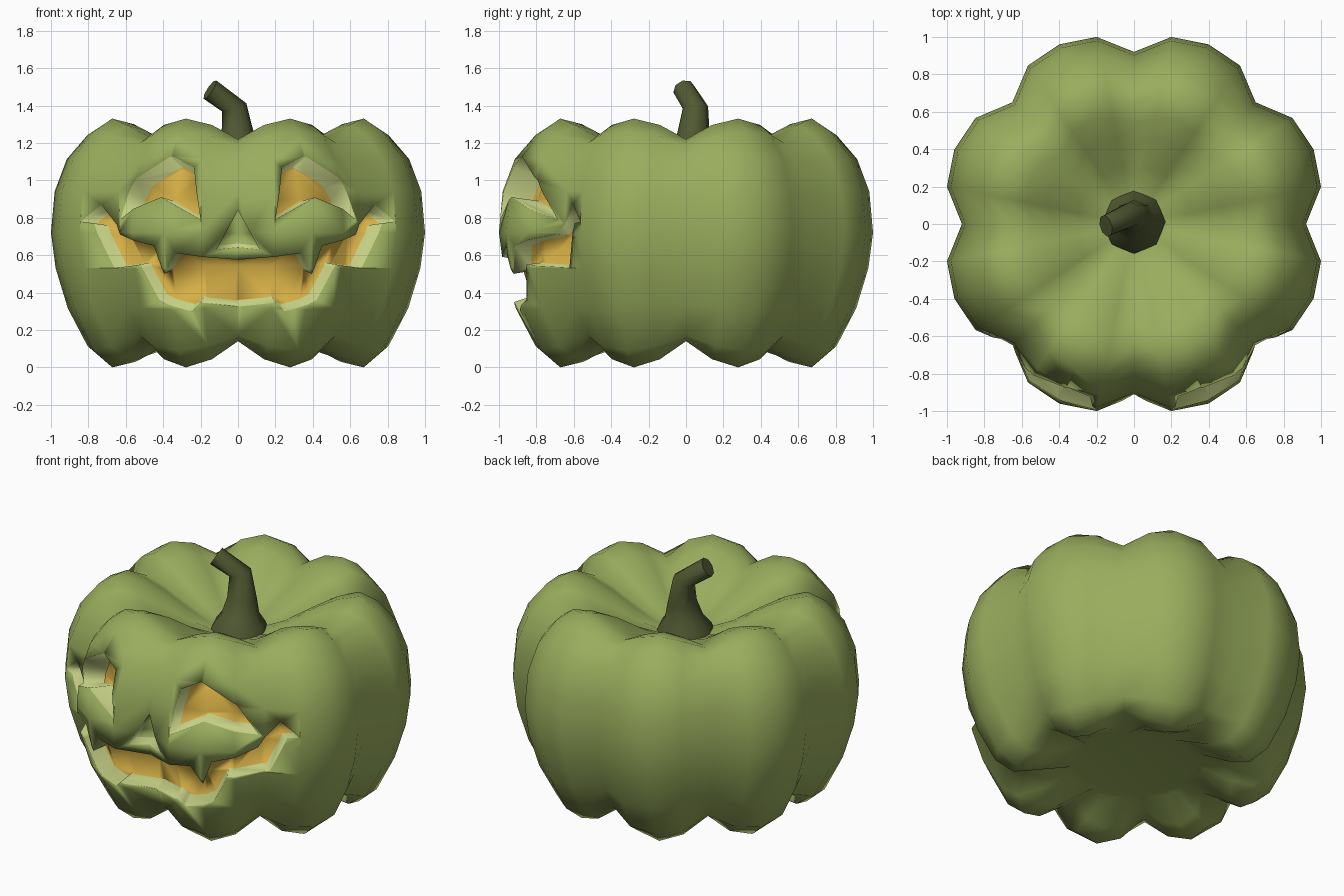
import bpy, bmesh, math
from mathutils import Vector
from mathutils.bvhtree import BVHTree

cube = bpy.data.objects.get("Cube")
if cube:
    bpy.data.objects.remove(cube)


def material(name, rgb):
    m = bpy.data.materials.new(name)
    m.use_nodes = True
    m.diffuse_color = (*rgb, 1)
    m.node_tree.nodes["Principled BSDF"].inputs["Base Color"].default_value = (*rgb, 1)
    return m


SKIN = material("green skin", (0.32, 0.42, 0.11))
FLESH = material("pale flesh", (0.55, 0.62, 0.23))
GLOW = material("yellow inside", (0.67, 0.43, 0.06))
STEM = material("dark stem", (0.08, 0.10, 0.032))
BODY_MATS = (SKIN, FLESH, GLOW)


def make_object(name, bm, mats):
    mesh = bpy.data.meshes.new(name)
    bm.to_mesh(mesh)
    bm.free()
    for m in mats:
        mesh.materials.append(m)
    ob = bpy.data.objects.new(name, mesh)
    bpy.context.collection.objects.link(ob)
    return ob


def smooth(ob, degrees):
    bpy.ops.object.select_all(action='DESELECT')
    ob.select_set(True)
    bpy.context.view_layer.objects.active = ob
    bpy.ops.object.shade_smooth_by_angle(angle=math.radians(degrees))


def loft(bm, rings, mat=0):
    """Skin closed rings of points and cap both ends."""
    rows = [[bm.verts.new(p) for p in ring] for ring in rings]
    n = len(rows[0])
    for a, b in zip(rows, rows[1:]):
        for i in range(n):
            j = (i + 1) % n
            bm.faces.new((a[i], a[j], b[j], b[i]))
    bm.faces.new(rows[0][::-1])
    bm.faces.new(rows[-1])
    for f in bm.faces:
        f.material_index = mat


def subtract(target, tool):
    mod = target.modifiers.new(tool.name, 'BOOLEAN')
    mod.operation = 'DIFFERENCE'
    mod.solver = 'EXACT'
    mod.object = tool
    tool.hide_render = True


# Ribbed body: each ring is (radius factor, groove height, rib rise)
CENTRE = Vector((0, 0, 0.66))
PROFILE = [(.4, .14, 0), (.57, .14, -.11), (.7, .14, -.14), (.805, .17, -.08),
           (.91, .33, -.02), (.975, .53, 0), (1, .72, 0), (.98, .94, 0),
           (.915, 1.1, .02), (.805, 1.2, .06), (.7, 1.22, .11), (.58, 1.19, .11),
           (.46, 1.14, .1), (.3, 1.08, .05), (.16, 1.05, 0)]
RIB = (0, .83, 1, .83)


def body_rings(scale):
    rings = []
    for f, z, rise in PROFILE:
        ring = []
        for i in range(32):
            w, a = RIB[i % 4], math.tau * i / 32
            r = f * (.92 + .12 * w)
            p = Vector((r * math.cos(a), r * math.sin(a), z + rise * w * w))
            ring.append(CENTRE + (p - CENTRE) * scale)
        rings.append(ring)
    return rings


def body_solid(name, scale, mat):
    bm = bmesh.new()
    loft(bm, body_rings(scale), mat)
    tree = BVHTree.FromBMesh(bm)
    return make_object(name, bm, BODY_MATS), tree


body, surface = body_solid("pumpkin_body", 1, 0)
helpers = []


# Carved recesses: a wedge narrowing towards a focus, floored by a smaller body
def carve(name, outline, focus_z, floor_scale, floor_mat):
    focus = Vector((0, 0, focus_z))
    near, far = [], []
    for x, z in outline:
        d = surface.ray_cast(Vector((x, -3, z)), Vector((0, 1, 0)))[0] - focus
        near.append(focus + d * (-.35 / d.y))
        far.append(focus + d * (-1.3 / d.y))
    bm = bmesh.new()
    loft(bm, [near, far], mat=1)
    bmesh.ops.recalc_face_normals(bm, faces=bm.faces)
    wedge = make_object(name + "_cutter", bm, BODY_MATS)
    floor = body_solid(name + "_floor", floor_scale, floor_mat)[0]
    subtract(wedge, floor)
    subtract(body, wedge)
    helpers.extend((wedge, floor))


def mirrored(points):
    return [(-x, z) for x, z in points]


EYE = [(.2, .79), (.235, 1.07), (.35, 1.13), (.55, 1.0), (.63, .79), (.41, .91)]
MOUTH = [(.33, .61), (.395, .5), (.45, .65), (.63, .71), (.73, .87), (.84, .78),
         (.77, .77), (.66, .53), (.52, .55), (.42, .36), (.25, .30), (.2, .35)]
NOSE = [(0, .84), (.115, .63), (-.115, .63)]

carve("mouth", [(0, .575)] + MOUTH + [(0, .325)] + mirrored(MOUTH)[::-1], .66, .9, 2)
carve("left_eye", EYE, .78, .84, 2)
carve("right_eye", mirrored(EYE), .78, .84, 2)
carve("nose", NOSE, .9, .92, 0)

# Bake the carving and drop the helpers
bpy.context.view_layer.update()
graph = bpy.context.evaluated_depsgraph_get()
carved = bpy.data.meshes.new_from_object(body.evaluated_get(graph))
body.modifiers.clear()
body.data = carved
for h in helpers:
    bpy.data.objects.remove(h)
smooth(body, 180)

# Bent stem: each ring is (centre, radius, direction)
STEM_PATH = [((0, .01, 1.03), .175, (0, 0, 1)),
             ((0, .01, 1.08), .16, (0, 0, 1)),
             ((0, .02, 1.14), .115, (0, 0, 1)),
             ((0, .04, 1.24), .088, (0, .1, 1)),
             ((-.02, .05, 1.39), .068, (-.35, -.1, 1)),
             ((-.15, -.01, 1.485), .06, (-.83, -.25, .55))]
bm = bmesh.new()
rings = []
for c, r, d in STEM_PATH:
    turn = Vector((0, 0, 1)).rotation_difference(Vector(d))
    rings.append([Vector(c) + turn @ Vector((r * math.cos(a), r * math.sin(a), 0))
                  for a in (math.tau * i / 8 for i in range(8))])
loft(bm, rings)
smooth(make_object("stem", bm, (STEM,)), 50)
